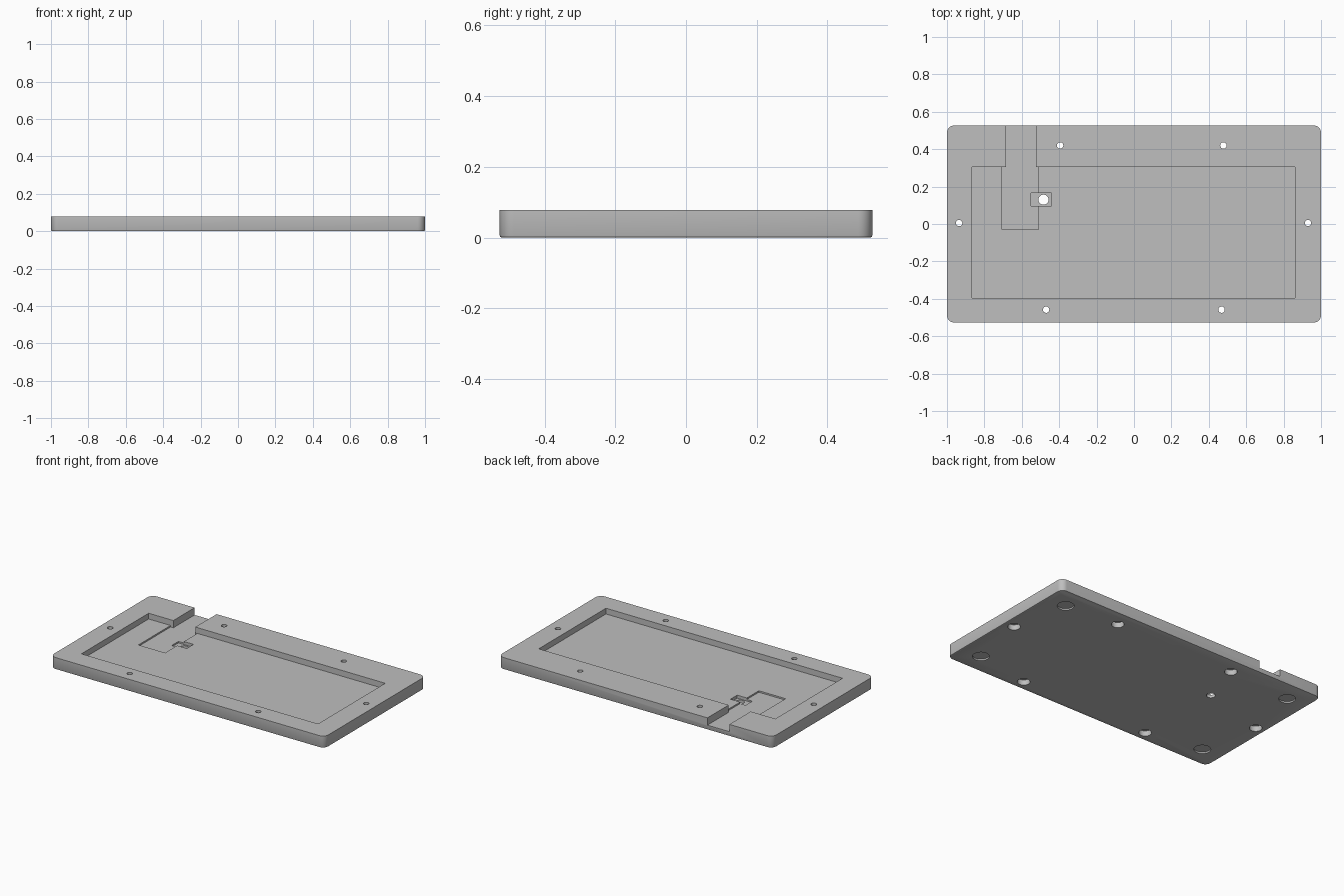
import bpy, bmesh, math
from mathutils import Matrix, Vector

old = bpy.data.objects.get("Cube")
if old:
    bpy.data.objects.remove(old, do_unlink=True)

HALF_X, HALF_Y, TOP = 1.0, 0.527, 0.078
CORNER, CHAMFER = 0.04, 0.006
POCKET_Z, CHANNEL_Z, NOTCH_Z = 0.04, 0.03, 0.02
ABOVE, BELOW = 0.12, -0.04

grey = bpy.data.materials.new("matte grey")
grey.use_nodes = True
grey.diffuse_color = (0.52, 0.52, 0.52, 1)
grey.node_tree.nodes["Principled BSDF"].inputs["Base Color"].default_value = grey.diffuse_color


def make_object(name, bm):
    bmesh.ops.recalc_face_normals(bm, faces=bm.faces)
    mesh = bpy.data.meshes.new(name)
    bm.to_mesh(mesh)
    bm.free()
    mesh.materials.append(grey)
    obj = bpy.data.objects.new(name, mesh)
    bpy.context.collection.objects.link(obj)
    return obj


def rounded_ring(bm, inset, z, steps=8):
    """Rounded rectangle of vertices, shrunk by inset."""
    ring = []
    for quarter, (sx, sy) in enumerate([(1, 1), (-1, 1), (-1, -1), (1, -1)]):
        for i in range(steps + 1):
            a = (quarter + i / steps) * math.pi / 2
            r = CORNER - inset
            ring.append(bm.verts.new((sx * (HALF_X - CORNER) + r * math.cos(a),
                                      sy * (HALF_Y - CORNER) + r * math.sin(a), z)))
    return ring


def box(x0, x1, y0, y1, z0, z1):
    bm = bmesh.new()
    size = Matrix.Diagonal((x1 - x0, y1 - y0, z1 - z0, 1))
    centre = Vector((x0 + x1, y0 + y1, z0 + z1)) / 2
    bmesh.ops.create_cube(bm, size=1, matrix=Matrix.Translation(centre) @ size)
    return make_object("box_cutter", bm)


def cylinder(x, y, radius, z0, z1):
    bm = bmesh.new()
    bmesh.ops.create_cone(bm, cap_ends=True, segments=32, radius1=radius, radius2=radius,
                          depth=z1 - z0, matrix=Matrix.Translation((x, y, (z0 + z1) / 2)))
    return make_object("round_cutter", bm)


def cut(target, cutter):
    """Subtract the cutter, bake the result and discard the cutter."""
    mod = target.modifiers.new("cut", 'BOOLEAN')
    mod.operation, mod.solver, mod.object = 'DIFFERENCE', 'EXACT', cutter
    bpy.context.view_layer.update()
    graph = bpy.context.evaluated_depsgraph_get()
    mesh = bpy.data.meshes.new_from_object(target.evaluated_get(graph))
    target.modifiers.clear()
    target.data = mesh
    bpy.data.objects.remove(cutter, do_unlink=True)


# Slab with rounded corners and a slightly eased bottom edge
bm = bmesh.new()
rings = [rounded_ring(bm, CHAMFER, 0), rounded_ring(bm, CHAMFER * 0.3, CHAMFER * 0.3),
         rounded_ring(bm, 0, CHAMFER), rounded_ring(bm, 0, TOP)]
for low, high in zip(rings, rings[1:]):
    for i in range(len(low)):
        j = (i + 1) % len(low)
        bm.faces.new((low[i], low[j], high[j], high[i]))
bm.faces.new(rings[0][::-1])
bm.faces.new(rings[-1])
case = make_object("case_bottom", bm)

# Main pocket, connector bay, cable channel through the back, button notch
cut(case, box(-0.865, 0.86, -0.395, 0.305, POCKET_Z, ABOVE))
cut(case, box(-0.705, -0.51, -0.03, 0.305, CHANNEL_Z, ABOVE))
cut(case, box(-0.685, -0.525, 0.2, 0.6, CHANNEL_Z, ABOVE))
cut(case, box(-0.55, -0.44, 0.095, 0.165, NOTCH_Z, ABOVE))
cut(case, cylinder(-0.484, 0.13, 0.027, BELOW, ABOVE))

# Screw holes, counterbored from underneath
screws = [(-0.395, 0.42), (0.478, 0.42), (-0.935, 0.005),
          (0.93, 0.005), (-0.47, -0.458), (0.468, -0.458)]
for x, y in screws:
    cut(case, cylinder(x, y, 0.038, BELOW, 0.035))
    cut(case, cylinder(x, y, 0.017, BELOW, ABOVE))

# Shallow round recesses for the feet
for sx in (-1, 1):
    for sy in (-1, 1):
        cut(case, cylinder(sx * 0.855, sy * 0.39, 0.05, BELOW, 0.01))

# Smooth curved walls, keep edges crisp
bpy.ops.object.select_all(action='DESELECT')
case.select_set(True)
bpy.context.view_layer.objects.active = case
bpy.ops.object.shade_smooth_by_angle(angle=math.radians(30))
